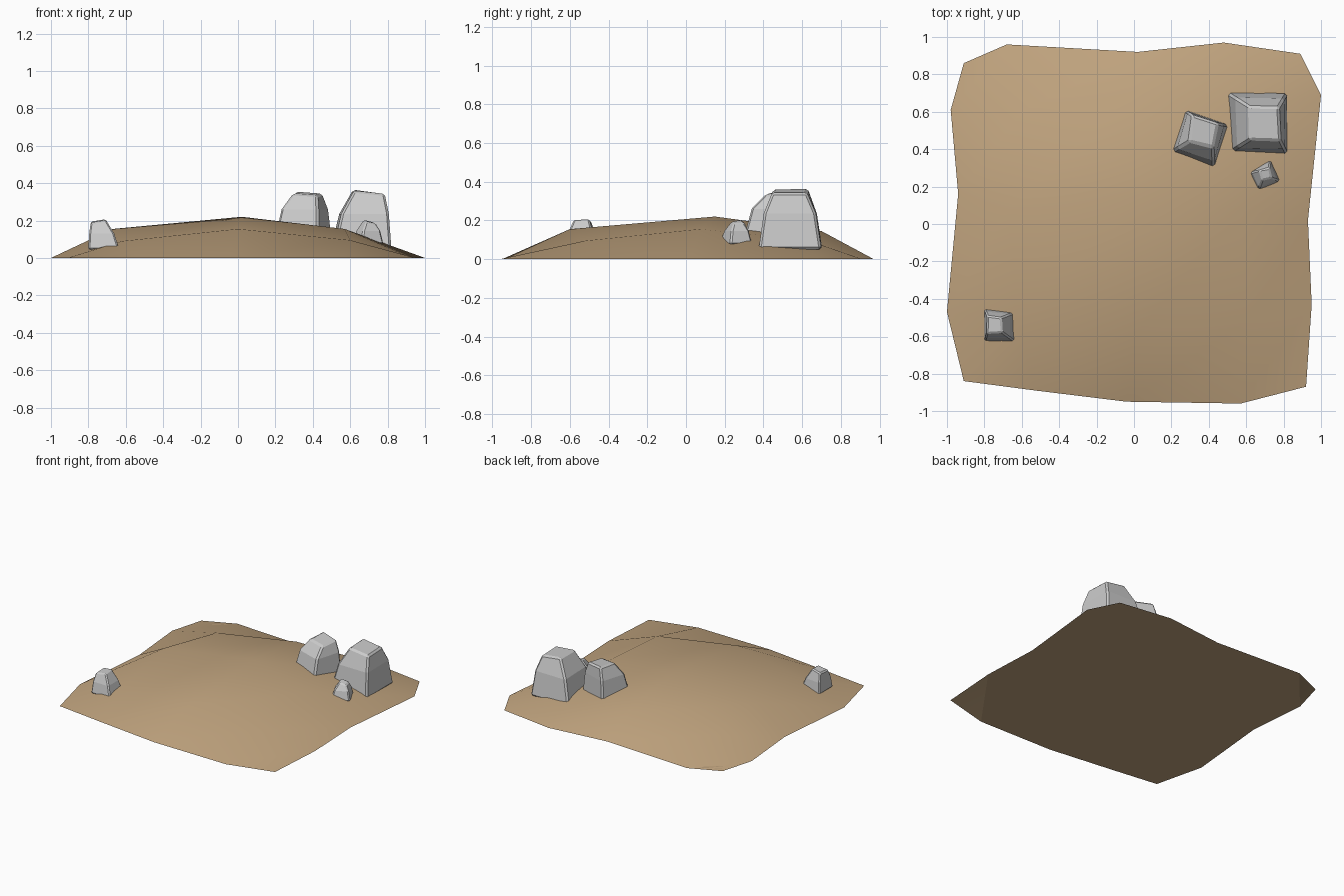
import bpy, bmesh, math
from mathutils import Vector

if "Cube" in bpy.data.objects:
    bpy.data.objects.remove(bpy.data.objects["Cube"])

# Earth colour for the mound
earth = bpy.data.materials.new("earth")
earth.diffuse_color = (0.53, 0.37, 0.21, 1)
earth.use_nodes = True
earth.node_tree.nodes["Principled BSDF"].inputs["Base Color"].default_value = earth.diffuse_color

def make_object(name, bm):
    bmesh.ops.recalc_face_normals(bm, faces=bm.faces)
    mesh = bpy.data.meshes.new(name)
    bm.to_mesh(mesh)
    bm.free()
    obj = bpy.data.objects.new(name, mesh)
    bpy.context.collection.objects.link(obj)
    return obj

# Mound: 4 x 4 patch grid with an irregular rim lying on the ground
rim_front = [(-.91, -.84), (-.53, -.89), (-.04, -.95), (.57, -.96), (.92, -.87)]
rim_back = [(-.91, .86), (-.68, .96), (.02, .92), (.48, .97), (.89, .91)]
rim_left = [(-1, -.47), (-.94, .16), (-.98, .61)]
rim_right = [(.95, -.43), (.93, .02), (1, .69)]
inner = [[(-.62, -.53, .09), (0, -.6, .155), (.6, -.52, .095)],
         [(-.67, .08, .155), (.02, .15, .22), (.57, .07, .155)],
         [(-.6, .6, .09), (0, .7, .145), (.6, .62, .1)]]
rows = [[(*p, 0) for p in rim_front]]
rows += [[(*rim_left[i], 0), *inner[i], (*rim_right[i], 0)] for i in range(3)]
rows += [[(*p, 0) for p in rim_back]]
bm = bmesh.new()
g = [[bm.verts.new(p) for p in row] for row in rows]
for j in range(4):
    for i in range(4):
        bm.faces.new((g[j][i], g[j][i + 1], g[j + 1][i + 1], g[j + 1][i])).smooth = True
# Flat underside
base = bm.faces.new(g[0] + [g[j][4] for j in (1, 2, 3)] + g[4][::-1] + [g[j][0] for j in (3, 2, 1)])
rim_edges = list(base.edges)
for e in rim_edges:
    e.smooth = False
mound = make_object("mound", bm)
mound.data.materials.append(earth)

# Rocks: faceted boulders from a base, a shoulder and a smaller top, edges chipped
def rock(name, foot, top, z0, z1, z2, bevel):
    bm = bmesh.new()
    shoulder = [Vector(f).lerp(Vector(t), .38) for f, t in zip(foot, top)]
    rings = []
    for pts, z in ((foot, (z0,) * 4), (shoulder, (z1,) * 4), (top, z2)):
        rings.append([bm.verts.new((p[0], p[1], h)) for p, h in zip(pts, z)])
    for a, b in zip(rings, rings[1:]):
        for i in range(4):
            k = (i + 1) % 4
            bm.faces.new((a[i], a[k], b[k], b[i]))
    bm.faces.new(rings[0][::-1])
    bm.faces.new(rings[-1])
    obj = make_object(name, bm)
    m = obj.modifiers.new("chipped_edges", "BEVEL")
    m.width = bevel
    m.segments = 1
    m.limit_method = "ANGLE"
    m.angle_limit = math.radians(35)

rock("large_rock", [(.51, .38), (.82, .375), (.82, .70), (.495, .705)],
     [(.62, .45), (.785, .445), (.775, .625), (.615, .63)],
     .05, .235, (.36, .343, .343, .365), .012)
rock("medium_rock", [(.19, .38), (.43, .29), (.505, .53), (.275, .61)],
     [(.295, .44), (.425, .41), (.45, .54), (.31, .585)],
     .09, .26, (.345, .335, .345, .355), .012)
rock("small_rock", [(.66, .17), (.78, .23), (.73, .345), (.605, .27)],
     [(.685, .235), (.735, .245), (.725, .30), (.67, .29)],
     .075, .145, (.195, .185, .19, .205), .008)
rock("lone_rock", [(-.80, -.625), (-.635, -.63), (-.635, -.47), (-.80, -.455)],
     [(-.788, -.585), (-.705, -.58), (-.71, -.50), (-.785, -.49)],
     .045, .13, (.188, .203, .207, .195), .008)
